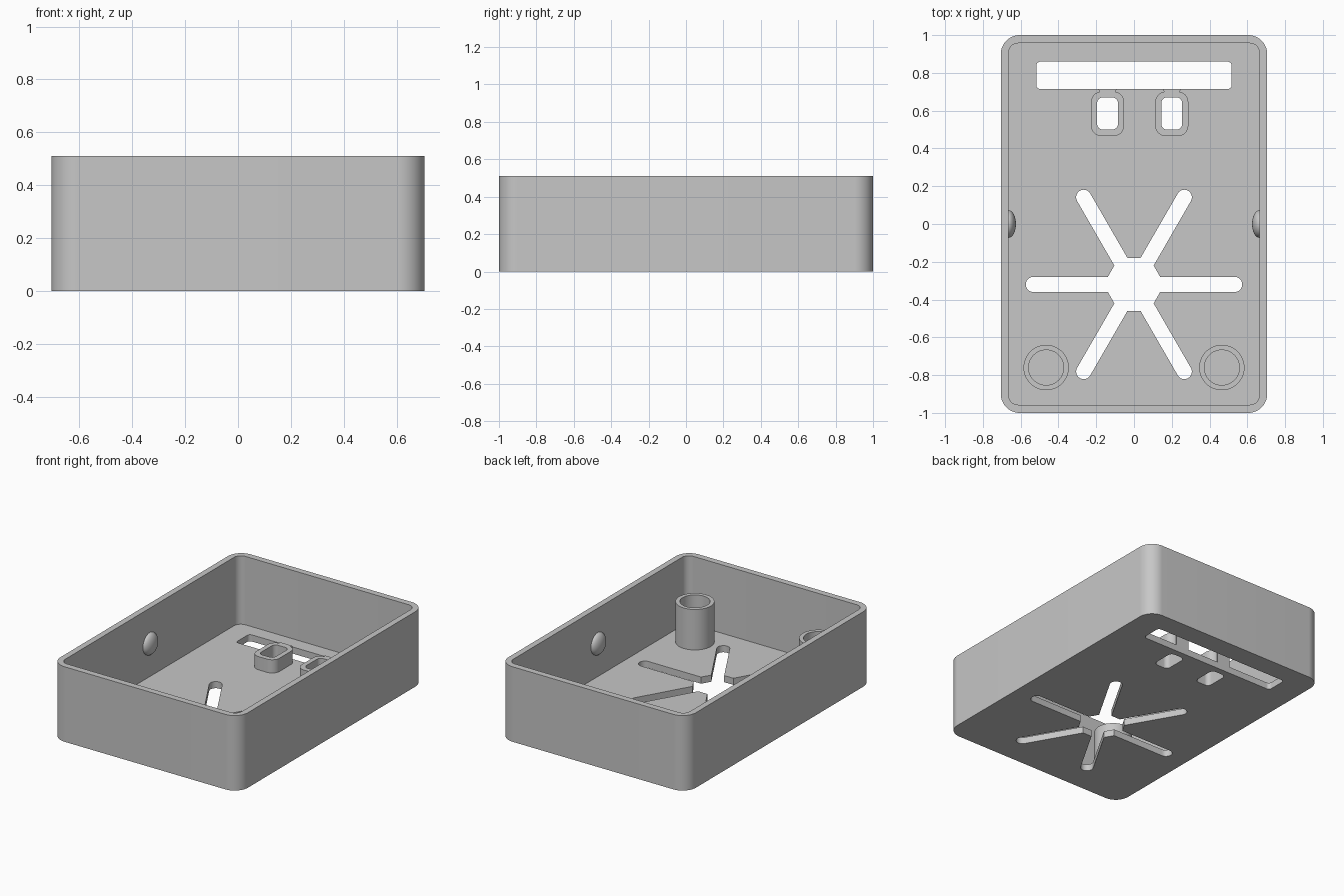
import bpy, bmesh, math
from mathutils import Vector

cube = bpy.data.objects.get("Cube")
if cube:
    bpy.data.objects.remove(cube, do_unlink=True)

grey = bpy.data.materials.new("plain grey")
grey.use_nodes = True
COLOUR = (0.57, 0.57, 0.57, 1)
grey.diffuse_color = COLOUR
grey.node_tree.nodes["Principled BSDF"].inputs["Base Color"].default_value = COLOUR

HEIGHT, FLOOR = 0.51, 0.045
SINK = FLOOR - 0.005


def arc(cx, cy, r, start, end, steps):
    """Points on an arc, angles in degrees."""
    angles = [math.radians(start + (end - start) * i / steps) for i in range(steps + 1)]
    return [(cx + r * math.cos(a), cy + r * math.sin(a)) for a in angles]


def rounded_rect(cx, cy, w, h, r, steps=10):
    points = []
    for k, (sx, sy) in enumerate([(1, 1), (-1, 1), (-1, -1), (1, -1)]):
        points += arc(cx + sx * (w / 2 - r), cy + sy * (h / 2 - r), r, 90 * k, 90 * k + 90, steps)
    return points


def circle(cx, cy, r):
    return arc(cx, cy, r, 0, 360, 48)[:-1]


def finish(bm, name):
    bmesh.ops.recalc_face_normals(bm, faces=bm.faces)
    mesh = bpy.data.meshes.new(name)
    bm.to_mesh(mesh)
    bm.free()
    mesh.materials.append(grey)
    obj = bpy.data.objects.new(name, mesh)
    bpy.context.collection.objects.link(obj)
    return obj


def prism(name, outline, z0, z1):
    """Extrude a flat outline from z0 up to z1."""
    bm = bmesh.new()
    face = bm.faces.new([bm.verts.new((x, y, z0)) for x, y in outline])
    top = bmesh.ops.extrude_face_region(bm, geom=[face])["geom"]
    verts = [v for v in top if isinstance(v, bmesh.types.BMVert)]
    bmesh.ops.translate(bm, verts=verts, vec=(0, 0, z1 - z0))
    return finish(bm, name)


def smooth(obj):
    bpy.ops.object.select_all(action='DESELECT')
    obj.select_set(True)
    bpy.context.view_layer.objects.active = obj
    bpy.ops.object.shade_smooth_by_angle(angle=math.radians(30))


def cut(obj, outlines, z0=-0.1, z1=1):
    """Subtract upright prisms from an object."""
    for outline in outlines:
        cutter = prism("cutter", outline, z0, z1)
        cutter.hide_render = True
        mod = obj.modifiers.new("cut", 'BOOLEAN')
        mod.operation, mod.solver, mod.object = 'DIFFERENCE', 'EXACT', cutter
        bpy.context.view_layer.objects.active = obj
        bpy.ops.object.modifier_apply(modifier=mod.name)
        bpy.data.objects.remove(cutter, do_unlink=True)


def star(cx, cy, core, half, reach):
    """Hexagon with six round-ended arms on its corners."""
    root = (core - half * 0.5) / math.cos(math.radians(30))
    points = []
    for k in range(6):
        a = math.radians(60 * k)
        local = [(root, -half)] + arc(reach - half, 0, half, -90, 90, 12) + [(root, half)]
        points += [(cx + x * math.cos(a) - y * math.sin(a),
                    cy + x * math.sin(a) + y * math.cos(a)) for x, y in local]
    return points


# Open tray with the floor openings
collar_x = (-0.14, 0.2)
windows = [rounded_rect(x, 0.585, 0.11, 0.17, 0.03) for x in collar_x]
tray = prism("tray", rounded_rect(0, 0, 1.41, 2, 0.1, 16), 0, HEIGHT)
cut(tray, [rounded_rect(0, 0, 1.328, 1.914, 0.05)], FLOOR, 1)
cut(tray, windows + [rounded_rect(0, 0.787, 1.035, 0.145, 0.022),
                     star(0, -0.32, 0.14, 0.04, 0.573)])
smooth(tray)

# Window collars, each with a short neck to the long slot
for x, window, side in zip(collar_x, windows, ("right", "left")):
    collar = prism(side + "_window_collar", rounded_rect(x, 0.583, 0.175, 0.235, 0.055), SINK, 0.135)
    cut(collar, [window])
    smooth(collar)
    half_neck = [(0.042, 0.69), (0.042, 0.704), (0.05, 0.7145)]
    neck = [(x + dx, y) for dx, y in half_neck] + [(x - dx, y) for dx, y in reversed(half_neck)]
    prism(side + "_collar_neck", neck, SINK, 0.1345)

for s, side in ((-1, "right"), (1, "left")):
    # Hollow round posts
    post = prism(side + "_post", circle(s * 0.465, -0.76, 0.12), SINK, 0.32)
    cut(post, [circle(s * 0.465, -0.76, 0.093)])
    smooth(post)

    # Domed snap bumps inside the side walls
    bm = bmesh.new()
    bmesh.ops.create_uvsphere(bm, u_segments=32, v_segments=20, radius=1)
    bmesh.ops.scale(bm, verts=bm.verts, vec=(0.039, 0.073, 0.075))
    bmesh.ops.translate(bm, verts=bm.verts, vec=Vector((s * 0.664, 0, 0.27)))
    smooth(finish(bm, side + "_snap_bump"))
